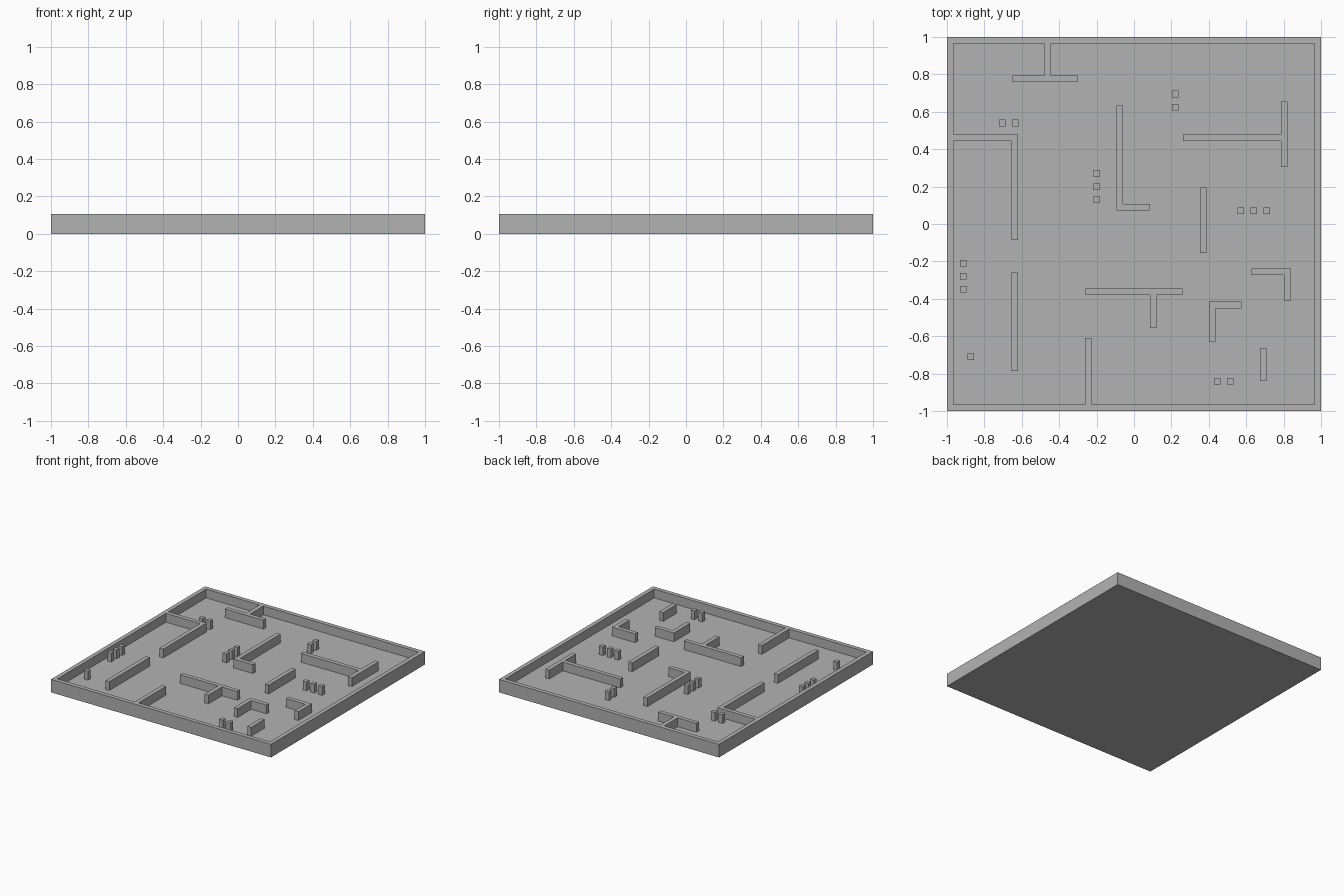
import bpy
import bmesh
from mathutils import Vector

T = 0.035        # wall thickness and floor thickness
H = 0.107        # total height
IN = 1 - T       # inner face of the rim

if "Cube" in bpy.data.objects:
    bpy.data.objects.remove(bpy.data.objects["Cube"], do_unlink=True)

GREY = (0.448, 0.448, 0.448, 1)
stone = bpy.data.materials.new("stone_grey")
stone.use_nodes = True
stone.diffuse_color = GREY
stone.node_tree.nodes["Principled BSDF"].inputs["Base Color"].default_value = GREY


def finish(name, bm):
    mesh = bpy.data.meshes.new(name)
    bmesh.ops.recalc_face_normals(bm, faces=bm.faces)
    bm.to_mesh(mesh)
    bm.free()
    mesh.materials.append(stone)
    obj = bpy.data.objects.new(name, mesh)
    bpy.context.collection.objects.link(obj)


def outline(path):
    """Widen a right-angled centre line into one closed outline."""
    pts = [Vector((*p, 0)) for p in path]
    dirs = [(b - a).normalized() for a, b in zip(pts, pts[1:])]
    normals = [Vector((-d.y, d.x, 0)) for d in dirs]
    offs = [normals[0]] + [a + b for a, b in zip(normals, normals[1:])] + [normals[-1]]
    left = [p + o * T / 2 for p, o in zip(pts, offs)]
    right = [p - o * T / 2 for p, o in zip(pts, offs)]
    return left + right[::-1]


def wall(name, *paths):
    """Raise one or more centre lines from the floor to the rim height."""
    bm = bmesh.new()
    for path in paths:
        face = bm.faces.new([bm.verts.new(p + Vector((0, 0, T))) for p in outline(path)])
        top = bmesh.ops.extrude_face_region(bm, geom=[face], use_keep_orig=True)["geom"]
        verts = [v for v in top if isinstance(v, bmesh.types.BMVert)]
        bmesh.ops.translate(bm, verts=verts, vec=(0, 0, H - T))
    finish(name, bm)


# Floor tray with raised rim
bm = bmesh.new()
bmesh.ops.create_cube(bm, size=1)
bmesh.ops.scale(bm, verts=bm.verts, vec=(2, 2, H))
bmesh.ops.translate(bm, verts=bm.verts, vec=(0, 0, H / 2))
floor = max(bm.faces, key=lambda f: f.calc_center_median().z)
bmesh.ops.inset_region(bm, faces=[floor], thickness=T, use_even_offset=True)
sunk = bmesh.ops.extrude_discrete_faces(bm, faces=[floor])["faces"][0]
bmesh.ops.translate(bm, verts=sunk.verts, vec=(0, 0, T - H))
finish("floor_tray", bm)

# Walls joined to the rim
wall("back_t_wall", [(-0.65, 0.777), (-0.30, 0.777)], [(-0.462, IN), (-0.462, 0.794)])
wall("left_corner_wall", [(-IN, 0.46), (-0.637, 0.46), (-0.637, -0.085)])
wall("front_stub_wall", [(-0.245, -IN), (-0.245, -0.61)])

# Free-standing straight walls
wall("side_straight_wall", [(-0.637, -0.26), (-0.637, -0.785)])
wall("centre_straight_wall", [(0.37, 0.195), (0.37, -0.155)])
wall("front_short_wall", [(0.69, -0.665), (0.69, -0.84)])

# Free-standing L and T walls
wall("centre_l_wall", [(-0.075, 0.633), (-0.075, 0.09), (0.085, 0.09)])
wall("front_l_wall", [(0.418, -0.627), (0.418, -0.433), (0.575, -0.433)])
wall("right_l_wall", [(0.627, -0.255), (0.82, -0.255), (0.82, -0.412)])
wall("front_t_wall", [(-0.26, -0.363), (0.26, -0.363)], [(0.103, -0.38), (0.103, -0.557)])
wall("right_t_wall", [(0.803, 0.655), (0.803, 0.305)], [(0.262, 0.46), (0.786, 0.46)])

# Rows of square posts: first post, step direction, count
STEP = 2 * T
rows = {
    "back_posts": ((0.22, 0.695), (0, -1), 2),
    "left_back_posts": ((-0.705, 0.54), (1, 0), 2),
    "centre_posts": ((-0.20, 0.27), (0, -1), 3),
    "right_posts": ((0.57, 0.07), (1, 0), 3),
    "left_posts": ((-0.912, -0.21), (0, -1), 3),
    "lone_post": ((-0.872, -0.71), (1, 0), 1),
    "front_posts": ((0.445, -0.84), (1, 0), 2),
}
for name, ((x, y), (dx, dy), count) in rows.items():
    centres = [(x + i * dx * STEP, y + i * dy * STEP) for i in range(count)]
    wall(name, *[[(cx - T / 2, cy), (cx + T / 2, cy)] for cx, cy in centres])
